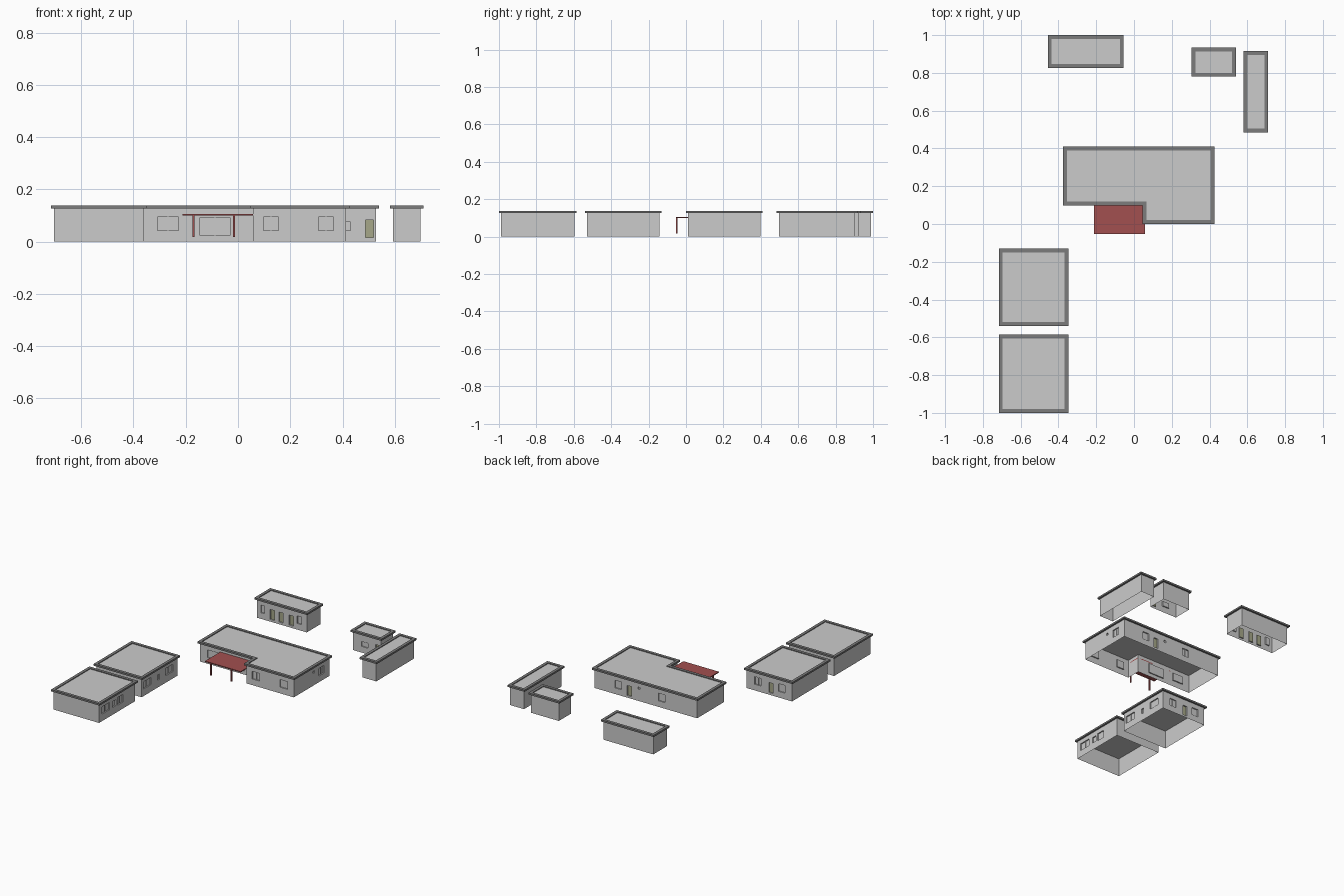
import bpy, bmesh
from mathutils import Vector

if "Cube" in bpy.data.objects:
    bpy.data.objects.remove(bpy.data.objects["Cube"])


def material(name, rgb):
    m = bpy.data.materials.new(name)
    m.diffuse_color = (*rgb, 1)
    m.use_nodes = True
    m.node_tree.nodes["Principled BSDF"].inputs["Base Color"].default_value = m.diffuse_color
    return m


GREY = material("wall grey", (0.60, 0.60, 0.60))
DARK = material("roof trim grey", (0.20, 0.20, 0.20))
RED = material("canopy red", (0.36, 0.08, 0.08))
OLIVE = material("door olive", (0.38, 0.39, 0.25))
MATS = [GREY, DARK, RED, OLIVE]

WALL_Z, TOP_Z, DECK_Z = 0.126, 0.138, 0.133
EAVE, RIM, DEPTH = 0.012, 0.020, 0.008


def finish(bm, name):
    bmesh.ops.remove_doubles(bm, verts=bm.verts, dist=1e-5)
    me = bpy.data.meshes.new(name)
    bm.to_mesh(me)
    bm.free()
    for m in MATS:
        me.materials.append(m)
    ob = bpy.data.objects.new(name, me)
    bpy.context.collection.objects.link(ob)
    return ob


def face(bm, pts, mat=0):
    f = bm.faces.new([bm.verts.new(p) for p in pts])
    f.material_index = mat


def box(bm, lo, hi, mat=0):
    c = [(a + b) / 2 for a, b in zip(lo, hi)]
    r = bmesh.ops.create_cube(bm, size=1)
    for v in r["verts"]:
        v.co = [c[i] + v.co[i] * (hi[i] - lo[i]) for i in range(3)]
    for f in {f for v in r["verts"] for f in v.link_faces}:
        f.material_index = mat


def rect(x0, x1, y0, y1):
    return [(x0, y0), (x1, y0), (x1, y1), (x0, y1)]


def normal(p, q):
    d = (Vector(q) - Vector(p)).normalized()
    return Vector((d.y, -d.x))


def grow(poly, d):
    n = len(poly)
    return [Vector(poly[i]) + d * (normal(poly[i - 1], poly[i]) + normal(poly[i], poly[(i + 1) % n]))
            for i in range(n)]


def wall(bm, p, q, openings):
    """Wall sheet with recessed openings: (from, to, bottom, top, kind)."""
    p, q = Vector(p), Vector(q)
    ax = 0 if abs(q.x - p.x) > abs(q.y - p.y) else 1
    s = 1 if q[ax] > p[ax] else -1
    nrm = normal(p, q)

    def at(u, z, depth=0.0):
        w = Vector(p)
        w[ax] = u
        w -= nrm * depth
        return (w.x, w.y, z)

    def quad(u0, u1, z0, z1, depth=0.0, mat=0):
        face(bm, [at(u0, z0, depth), at(u1, z0, depth), at(u1, z1, depth), at(u0, z1, depth)][::s], mat)

    us = sorted({p[ax], q[ax], *[u for o in openings for u in o[:2]]})
    zs = sorted({0, WALL_Z, *[z for o in openings for z in o[2:4]]})
    for u0, u1 in zip(us, us[1:]):
        for z0, z1 in zip(zs, zs[1:]):
            um, zm = (u0 + u1) / 2, (z0 + z1) / 2
            if not any(o[0] < um < o[1] and o[2] < zm < o[3] for o in openings):
                quad(u0, u1, z0, z1)
    for u0, u1, z0, z1, kind in openings:
        ring = [(u0, z0), (u1, z0), (u1, z1), (u0, z1)]
        for (a, za), (b, zb) in zip(ring, ring[1:] + ring[:1]):
            face(bm, [at(a, za), at(b, zb), at(b, zb, DEPTH), at(a, za, DEPTH)][::s])
        quad(u0, u1, z0, z1, DEPTH, 3 if kind == "door" else 0)
        # centre bar of wide windows
        if kind == "window" and u1 - u0 > 0.04:
            m = (u0 + u1) / 2
            lo, hi = at(m - 0.0015, z0, DEPTH), at(m + 0.0015, z1, DEPTH - 0.003)
            box(bm, [min(a, b) for a, b in zip(lo, hi)], [max(a, b) for a, b in zip(lo, hi)])


def building(name, poly, openings):
    n = len(poly)
    bm = bmesh.new()
    for i in range(n):
        wall(bm, poly[i], poly[(i + 1) % n], openings.get(i, []))
    finish(bm, name + "_walls")
    # roof: eave, fascia, rim top, inner lip, then the recessed deck
    bm = bmesh.new()
    loops = [(poly, WALL_Z), (grow(poly, EAVE), WALL_Z), (grow(poly, EAVE), TOP_Z),
             (grow(poly, EAVE - RIM), TOP_Z), (grow(poly, EAVE - RIM), DECK_Z)]
    loops = [[(p[0], p[1], z) for p in lp] for lp, z in loops]
    for a, b in zip(loops, loops[1:]):
        for i in range(n):
            j = (i + 1) % n
            face(bm, [a[i], a[j], b[j], b[i]], 1)
    face(bm, loops[-1], 0)
    face(bm, loops[0][::-1], 0)
    finish(bm, name + "_roof")


def win(a, b, z0=0.042, z1=0.094):
    return (a, b, z0, z1, "window")


def door(a, b):
    return (a, b, 0.015, 0.083, "door")


# Main L-shaped house
building("main_house",
         [(0.057, 0.012), (0.414, 0.012), (0.414, 0.398), (-0.363, 0.398), (-0.363, 0.11), (0.057, 0.11)],
         {0: [win(0.098, 0.155), win(0.308, 0.366)],
          1: [win(0.222, 0.236, 0.084, 0.098), win(0.284, 0.34)],
          2: [win(0.21, 0.26), door(0.135, 0.167), win(0.07, 0.085, 0.08, 0.095), win(-0.12, -0.07)],
          4: [win(-0.308, -0.228), win(-0.148, -0.029, 0.025, 0.09)]})

# Two square houses on the left
building("left_house_rear", rect(-0.703, -0.36, -0.528, -0.142),
         {1: [win(-0.507, -0.426, 0.048, 0.097), win(-0.356, -0.335, 0.05, 0.085),
              win(-0.27, -0.19, 0.048, 0.097)],
          2: [win(-0.47, -0.42), door(-0.56, -0.527), win(-0.65, -0.60)]})
building("left_house_front", rect(-0.703, -0.36, -0.988, -0.597),
         {1: [win(-0.957, -0.877, 0.048, 0.097), win(-0.84, -0.807, 0.05, 0.09),
              win(-0.79, -0.73, 0.045, 0.097)]})

# Outbuildings at the back
building("back_shed", rect(-0.444, -0.067, 0.839, 0.988),
         {0: [win(-0.415, -0.385), door(-0.345, -0.313), door(-0.278, -0.246),
              door(-0.2, -0.168), win(-0.14, -0.105)]})
building("small_shed", rect(0.317, 0.527, 0.792, 0.922),
         {0: [win(0.38, 0.43, 0.042, 0.075), door(0.488, 0.519)]})
building("long_shed", rect(0.593, 0.698, 0.497, 0.904), {})

# Porch canopy and its posts
bm = bmesh.new()
box(bm, (-0.212, -0.053, 0.1), (0.057, 0.11, 0.106), 2)
finish(bm, "porch_canopy")
bm = bmesh.new()
for x in (-0.17, -0.015):
    box(bm, (x - 0.004, -0.053, 0.018), (x + 0.004, -0.045, 0.1), 2)
finish(bm, "porch_posts")
